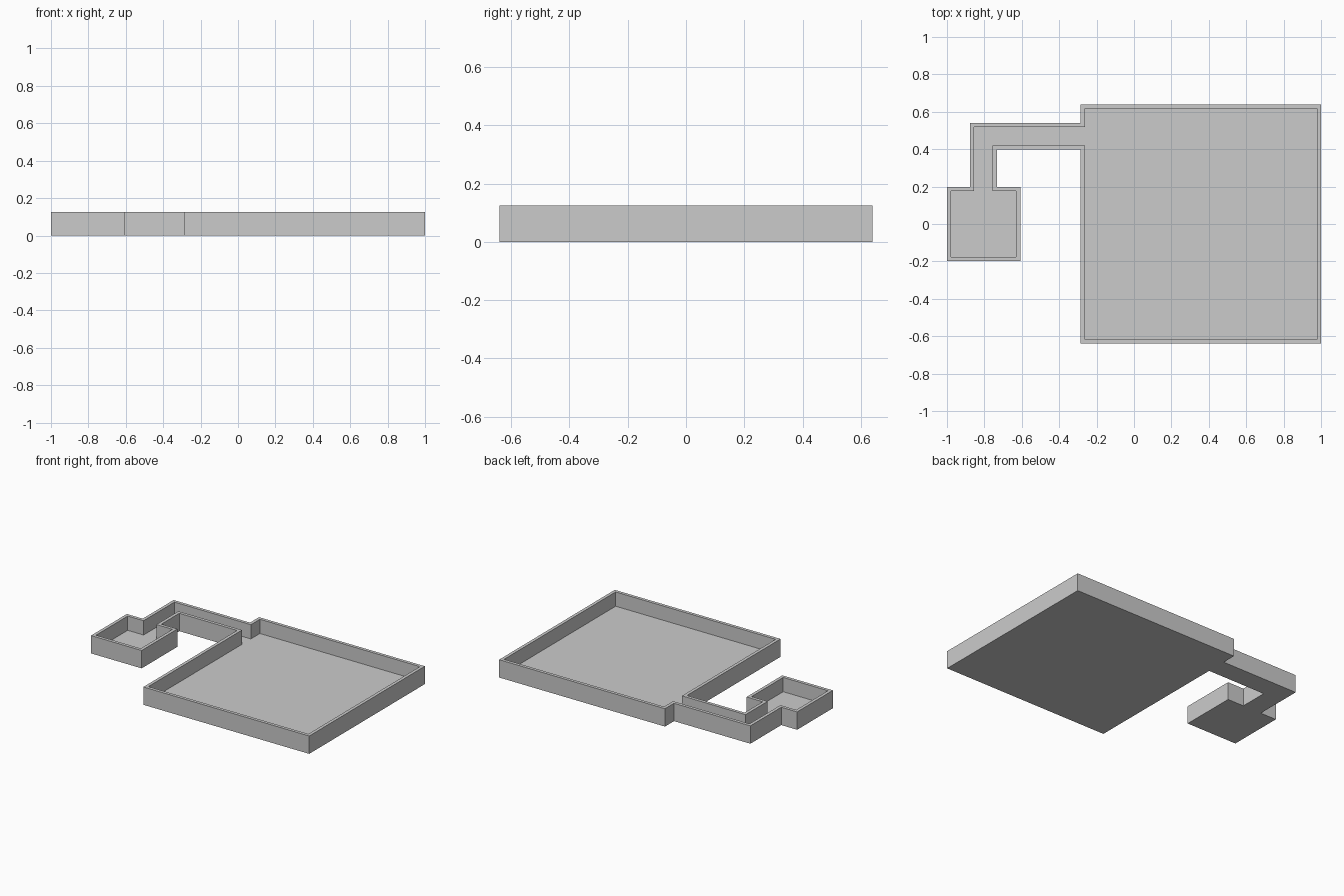
import bpy, bmesh

if "Cube" in bpy.data.objects:
    bpy.data.objects.remove(bpy.data.objects["Cube"])

HEIGHT, WALL, FLOOR = 0.125, 0.0225, 0.025

# Outer plan: large room, bent corridor, small room (counter-clockwise)
plan = [(-0.285, -0.64), (1.0, -0.64), (1.0, 0.64), (-0.285, 0.64),
        (-0.285, 0.54), (-0.877, 0.54), (-0.877, 0.198), (-1.0, 0.198),
        (-1.0, -0.198), (-0.608, -0.198), (-0.608, 0.198), (-0.733, 0.198),
        (-0.733, 0.397), (-0.285, 0.397)]

bm = bmesh.new()

# Solid block from the plan
base = bm.faces.new([bm.verts.new((x, y, 0)) for x, y in plan])
ext = bmesh.ops.extrude_face_region(bm, geom=[base], use_keep_orig=True)["geom"]
bmesh.ops.translate(bm, vec=(0, 0, HEIGHT),
                    verts=[v for v in ext if isinstance(v, bmesh.types.BMVert)])
bmesh.ops.recalc_face_normals(bm, faces=bm.faces)

# Wall rim, then sink the floor inside it
top = max(bm.faces, key=lambda f: f.calc_center_median().z)
bmesh.ops.inset_region(bm, faces=[top], thickness=WALL, use_even_offset=True)
bmesh.ops.inset_region(bm, faces=[top], thickness=0, depth=0)
for v in top.verts:
    v.co.z = FLOOR
bmesh.ops.recalc_face_normals(bm, faces=bm.faces)

mesh = bpy.data.meshes.new("walled_rooms")
bm.to_mesh(mesh)
bm.free()
bpy.context.collection.objects.link(bpy.data.objects.new("walled_rooms", mesh))
